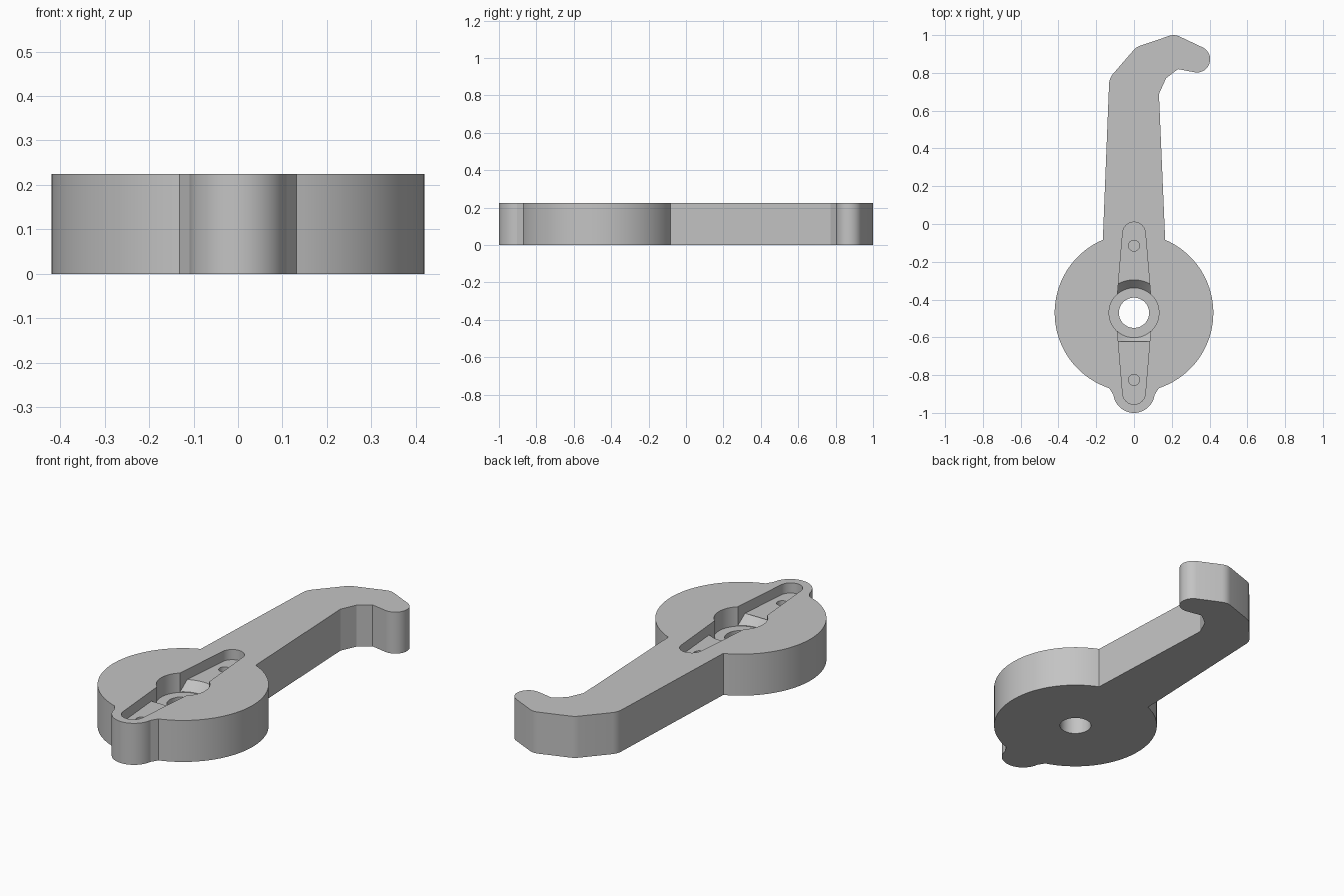
import bpy
import bmesh
from math import cos, sin, radians

cube = bpy.data.objects.get("Cube")
if cube:
    bpy.data.objects.remove(cube, do_unlink=True)

HEIGHT = 0.225
HUB_Y = -0.47       # centre of the round body
HUB_FLOOR = 0.12
ARM_FLOOR = 0.17

grey = bpy.data.materials.new("plain grey")
grey.use_nodes = True
colour = (0.55, 0.55, 0.55, 1)
grey.diffuse_color = colour
grey.node_tree.nodes["Principled BSDF"].inputs["Base Color"].default_value = colour


def arc(x, y, r, start, end, steps):
    """Points on an arc, angles in degrees, both ends included."""
    angles = [radians(start + (end - start) * i / steps) for i in range(steps + 1)]
    return [(x + r * cos(a), y + r * sin(a)) for a in angles]


def circle(x, y, r, steps=64):
    return arc(x, y, r, 0, 360, steps)[:-1]


def loft(name, rings):
    """Solid through (outline, z) rings that share one point count."""
    bm = bmesh.new()
    loops = [[bm.verts.new((x, y, z)) for x, y in pts] for pts, z in rings]
    for low, high in zip(loops, loops[1:]):
        for i in range(len(low)):
            j = (i + 1) % len(low)
            bm.faces.new((low[i], low[j], high[j], high[i]))
    bm.faces.new(loops[0][::-1])
    bm.faces.new(loops[-1])
    mesh = bpy.data.meshes.new(name)
    bm.to_mesh(mesh)
    bm.free()
    mesh.materials.append(grey)
    obj = bpy.data.objects.new(name, mesh)
    bpy.context.collection.objects.link(obj)
    return obj


def prism(name, pts, low, high):
    return loft(name, [(pts, low), (pts, high)])


def combine(target, tool, operation):
    """Apply a boolean and drop the tool."""
    bpy.context.view_layer.objects.active = target
    mod = target.modifiers.new("cut", "BOOLEAN")
    mod.operation = operation
    mod.solver = "EXACT"
    mod.object = tool
    bpy.ops.object.modifier_apply(modifier=mod.name)
    bpy.data.objects.remove(tool, do_unlink=True)


# Outline: front lug, round body, straight arm and hooked tip
outline = arc(0, -0.89, 0.11, 187.5, 352.5, 24)
outline += arc(0, HUB_Y, 0.42, -74.95, 66.87, 44)[1:]
outline += [(0.132, 0.688), (0.17, 0.772), (0.233, 0.82)]
outline += arc(0.333, 0.872, 0.07, -98, 64, 16)
outline += arc(0.21, 0.93, 0.07, 64, 108, 4)
outline += arc(0.055, 0.872, 0.075, 109, 142, 4)
outline += arc(-0.05, 0.74, 0.082, 142, 178, 4)
outline += arc(0, HUB_Y, 0.42, 113.13, 254.95, 44)[:-1]
body = prism("lever_body", outline, 0, HEIGHT)

# Tapered two-ended recess with rounded ends
slot = arc(0, -0.05, 0.06, 5, 175, 20) + [(-0.096, HUB_Y)]
slot += arc(0, -0.895, 0.06, 185, 355, 20) + [(0.096, HUB_Y)]
combine(body, prism("slot_cutter", slot, ARM_FLOOR, 0.4), "DIFFERENCE")

# Sloped floor running down to the hub, limited to the slot width
ramp = loft("ramp_cutter", [(circle(0, HUB_Y, 0.131), HUB_FLOOR + 0.002),
                            (circle(0, HUB_Y, 0.247), 0.25)])
combine(ramp, prism("slot_limit", slot, 0.05, 0.5), "INTERSECT")
combine(body, ramp, "DIFFERENCE")

# Round hub recess, through hole and blind screw holes
combine(body, prism("hub_cutter", circle(0, HUB_Y, 0.132), HUB_FLOOR, 0.4), "DIFFERENCE")
combine(body, prism("bore_cutter", circle(0, HUB_Y, 0.08), -0.1, 0.4), "DIFFERENCE")
for y in (-0.115, -0.825):
    combine(body, prism("screw_cutter", circle(0, y, 0.029, 32), 0.12, 0.4), "DIFFERENCE")

# Smooth round walls, sharp rims
bpy.ops.object.select_all(action="DESELECT")
body.select_set(True)
bpy.context.view_layer.objects.active = body
bpy.ops.object.shade_smooth_by_angle(angle=radians(20))
